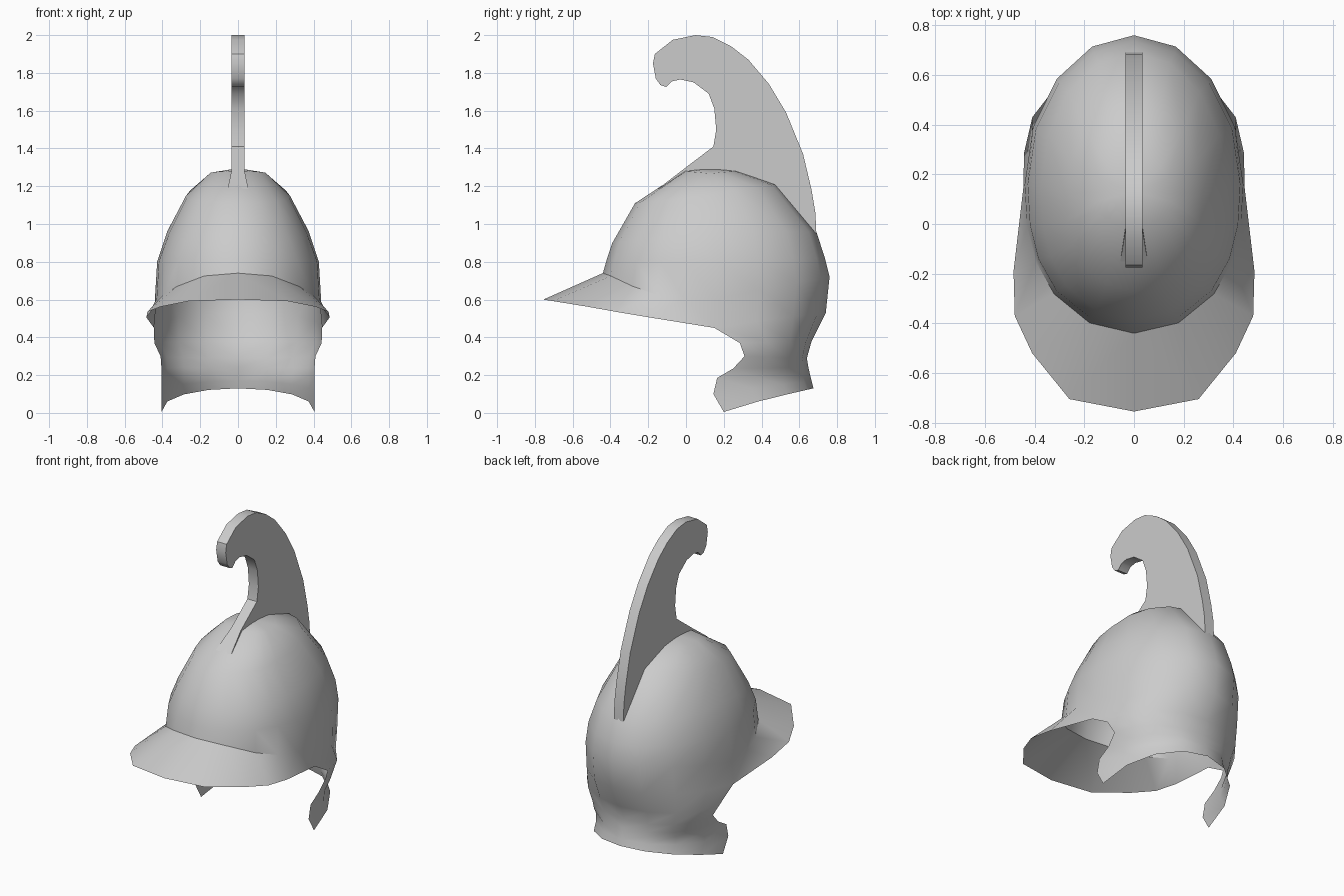
import bpy, bmesh
from math import sin, cos, pi, radians

cube = bpy.data.objects.get("Cube")
if cube:
    bpy.data.objects.remove(cube, do_unlink=True)

metal = bpy.data.materials.new("plain light grey")
metal.use_nodes = True
GREY = (0.6, 0.6, 0.6, 1)
metal.diffuse_color = GREY
metal.node_tree.nodes["Principled BSDF"].inputs["Base Color"].default_value = GREY


def finish(name, bm, angle):
    mesh = bpy.data.meshes.new(name)
    bm.normal_update()
    bm.to_mesh(mesh)
    bm.free()
    mesh.materials.append(metal)
    ob = bpy.data.objects.new(name, mesh)
    bpy.context.collection.objects.link(ob)
    bpy.ops.object.select_all(action="DESELECT")
    ob.select_set(True)
    bpy.context.view_layer.objects.active = ob
    bpy.ops.object.shade_smooth_by_angle(angle=radians(angle))
    return ob


FRONT_ANGLES = [radians(a) for a in (0, 24, 47, 64, 78)]
BACK_ANGLES = [i * pi / 8 for i in range(5)]


def front_arc(yf, zf, ys, zs, half):
    """Quarter ring from the front centre towards the side."""
    pts = []
    for a in FRONT_ANGLES:
        c = cos(a) ** 0.8
        pts.append((half * sin(a), ys + (yf - ys) * c, zs + (zf - zs) * c))
    return pts


def back_arc(ys, zs, yb, zb, half):
    """Quarter ring from the side to the back centre."""
    return [(half * cos(a), ys + (yb - ys) * sin(a), zs + (zb - zs) * sin(a) ** 0.85)
            for a in BACK_ANGLES]


# Shell: dome, brim and neck guard as one half surface, mirrored
bm = bmesh.new()


def add_row(points):
    return [bm.verts.new(p) for p in points]


def skin(upper, lower):
    for i in range(len(upper) - 1):
        bm.faces.new((upper[i], lower[i], lower[i + 1], upper[i + 1]))


# dome rings: front y, front z, side y, side z, back y, back z, half width
dome = [
    (-0.01, 1.28, 0.13, 1.267, 0.27, 1.28, 0.15),
    (-0.27, 1.11, 0.12, 1.15, 0.48, 1.21, 0.275),
    (-0.39, 0.90, 0.15, 0.96, 0.69, 0.96, 0.375),
    (-0.42, 0.81, 0.16, 0.80, 0.735, 0.82, 0.428),
]
rows = [add_row(front_arc(yf, zf, ys, zs, w) + back_arc(ys, zs, yb, zb, w))
        for yf, zf, ys, zs, yb, zb, w in dome]

# seam where the brim leaves the dome
seam = front_arc(-0.44, 0.74, 0.16, 0.60, 0.44)
seam = [(x, y, z) for (x, y, _), z in zip(seam, (0.74, 0.725, 0.67, 0.625, 0.605))]
rows.append(add_row(seam + back_arc(0.16, 0.60, 0.76, 0.72, 0.44)))

# brim rim, running on into the back of the shell
rim = [(0, -0.755, 0.60), (0.26, -0.705, 0.592), (0.41, -0.52, 0.562),
       (0.48, -0.37, 0.535), (0.485, -0.19, 0.505)]
rows.append(add_row(rim + back_arc(0.15, 0.45, 0.74, 0.53, 0.445)))

crown = bm.verts.new((0, 0.13, 1.295))
for a, b in zip(rows[0], rows[0][1:]):
    bm.faces.new((crown, a, b))
for a, b in zip(rows, rows[1:]):
    skin(a, b)

# neck guard: side y, side z, back y, back z, half width
neck = [
    (0.285, 0.37, 0.665, 0.38, 0.443),
    (0.31, 0.30, 0.64, 0.29, 0.41),
    (0.25, 0.235, 0.648, 0.24, 0.405),
    (0.165, 0.185, 0.655, 0.21, 0.405),
    (0.145, 0.10, 0.665, 0.17, 0.405),
    (0.20, 0.005, 0.675, 0.13, 0.405),
]
above = rows[-1][len(rim):]
for ring in neck:
    below = add_row(back_arc(*ring))
    skin(above, below)
    above = below

shell = finish("helmet_shell", bm, 40)
mirror = shell.modifiers.new("mirror", "MIRROR")
mirror.use_clip = True
mirror.merge_threshold = 0.001

# Crest: flat curling plate with a flared front foot (outline in y, z)
outline = [
    (-0.15, 1.185), (-0.02, 1.285), (0.145, 1.41), (0.16, 1.50), (0.15, 1.61),
    (0.12, 1.69), (0.04, 1.75), (-0.03, 1.765), (-0.075, 1.755), (-0.105, 1.725),
    (-0.135, 1.735), (-0.16, 1.77), (-0.175, 1.85), (-0.165, 1.90), (-0.07, 1.975),
    (0.05, 2.0), (0.14, 1.99), (0.24, 1.94), (0.33, 1.87), (0.44, 1.74),
    (0.53, 1.59), (0.62, 1.37), (0.665, 1.18), (0.685, 1.06), (0.69, 0.95),
    (0.46, 1.19), (0.25, 1.26), (0.0, 1.26),
]
bm = bmesh.new()
sides = []
for s in (-1, 1):
    sides.append([bm.verts.new((s * (0.055 if i == 0 else 0.034), y, z))
                  for i, (y, z) in enumerate(outline)])
bm.faces.new(sides[0])
bm.faces.new(sides[1][::-1])
n = len(outline)
for i in range(n):
    j = (i + 1) % n
    bm.faces.new((sides[0][i], sides[1][i], sides[1][j], sides[0][j]))
bmesh.ops.recalc_face_normals(bm, faces=bm.faces)
finish("crest", bm, 40)
